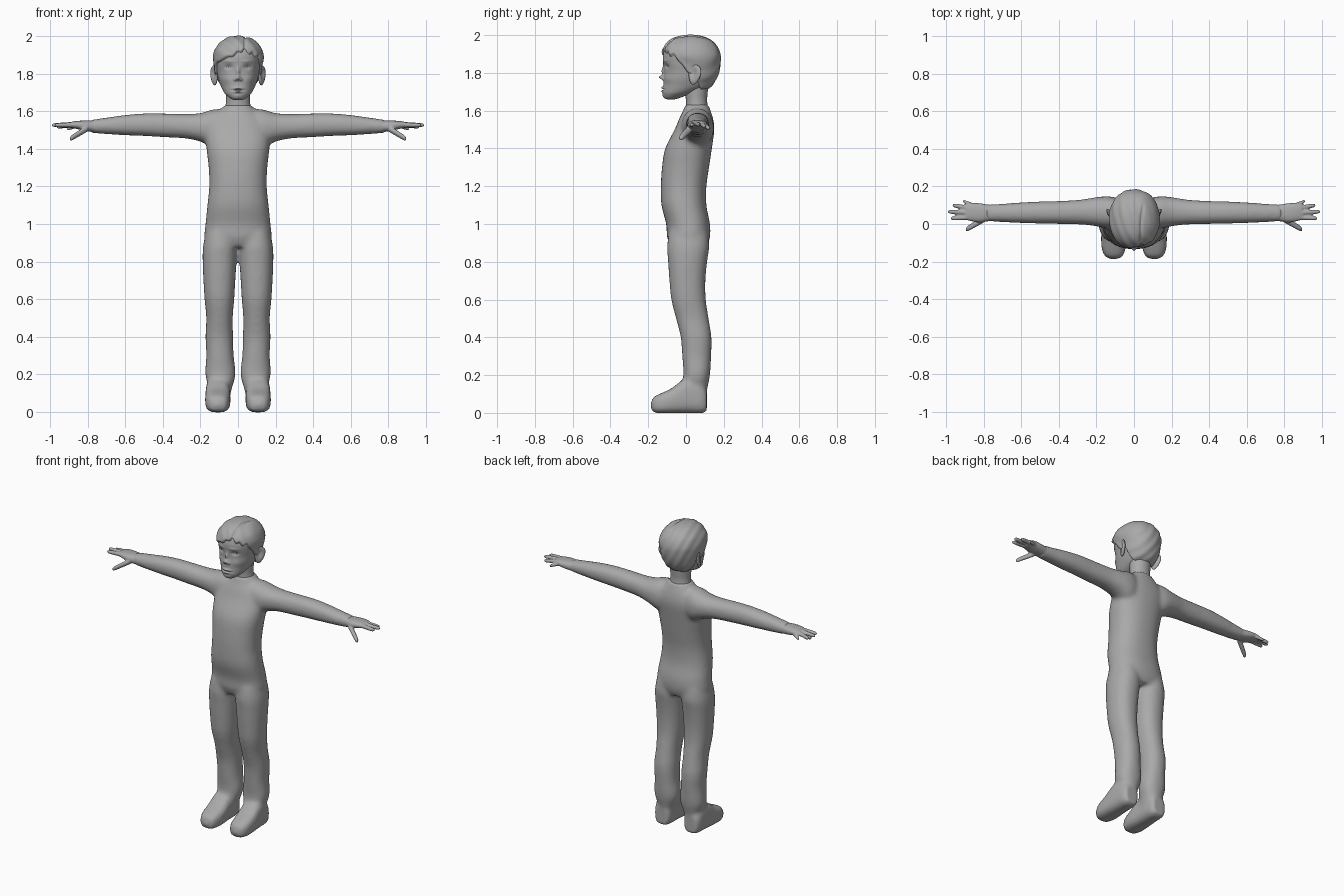
import bpy, bmesh, math
from mathutils import Matrix, Vector

grey = bpy.data.materials.new("plain grey")
grey.diffuse_color = (0.4, 0.4, 0.4, 1)


def spline(rings, steps):
    """Catmull-Rom resampling of ring parameters."""
    pts = [rings[0]] + list(rings) + [rings[-1]]
    out = []
    for i in range(1, len(pts) - 2):
        for k in range(steps):
            t = k / steps
            out.append([0.5 * (2 * b + (c - a) * t + (2 * a - 5 * b + 4 * c - d) * t * t
                               + (3 * b - a - 3 * c + d) * t ** 3)
                        for a, b, c, d in zip(*pts[i - 1:i + 3])])
    return out + [list(rings[-1])]


def loft(bm, axis, rings, n=2.0, mirror=False, segs=40, steps=5):
    """Skin rings (position, a_min, a_max, b_min, b_max) along an axis."""
    for side in ((1, -1) if mirror else (1,)):
        loops = []
        for t, a0, a1, b0, b1 in spline(rings, steps):
            loop = []
            for k in range(segs):
                c, s = math.cos(math.tau * k / segs), math.sin(math.tau * k / segs)
                a = (a0 + a1) / 2 + (a1 - a0) / 2 * math.copysign(abs(c) ** (2 / n), c)
                b = (b0 + b1) / 2 + (b1 - b0) / 2 * math.copysign(abs(s) ** (2 / n), s)
                x, y, z = {"x": (t, a, b), "y": (a, t, b), "z": (a, b, t)}[axis]
                loop.append(bm.verts.new((x * side, y, z)))
            loops.append(loop)
        for p, q in zip(loops, loops[1:]):
            for k in range(segs):
                j = (k + 1) % segs
                bm.faces.new((p[k], p[j], q[j], q[k]))
        bm.faces.new(loops[0])
        bm.faces.new(loops[-1])


def finish(bm, name, voxel=0, smooth=0):
    bmesh.ops.recalc_face_normals(bm, faces=bm.faces)
    for f in bm.faces:
        f.smooth = True
    me = bpy.data.meshes.new(name)
    bm.to_mesh(me)
    bm.free()
    ob = bpy.data.objects.new(name, me)
    bpy.context.collection.objects.link(ob)
    me.materials.append(grey)
    if voxel:
        m = ob.modifiers.new("fuse", "REMESH")
        m.mode, m.voxel_size, m.use_smooth_shade = "VOXEL", voxel, True
        m = ob.modifiers.new("soften", "SMOOTH")
        m.factor, m.iterations = 0.5, smooth
    return ob


def bump(v, c, s):
    return math.exp(-((v - c) / s) ** 2)


def step(a, b, v):
    t = min(1, max(0, (v - a) / (b - a)))
    return t * t * (3 - 2 * t)


# Body: torso, legs, feet and arms fused into one skin
bm = bmesh.new()
loft(bm, "z", [(z, -w, w, f, b) for z, w, f, b in (
    (0.88, .15, -.08, .11), (0.93, .178, -.1, .127), (1.0, .173, -.105, .127), (1.1, .163, -.13, .108),
    (1.2, .153, -.133, .108), (1.3, .156, -.127, .122), (1.4, .167, -.11, .137), (1.5, .17, -.06, .15),
    (1.56, .14, -.035, .143), (1.6, .098, -.015, .13), (1.635, .07, -.004, .118))], n=2.3)
loft(bm, "z", [(.06, .045, .162, -.03, .105), (.12, .034, .155, -.03, .112), (.2, .013, .174, -.014, .127),
               (.3, .023, .169, -.02, .133), (.4, .026, .173, -.028, .135), (.5, .028, .169, -.053, .12),
               (.6, .02, .178, -.078, .105), (.7, .014, .184, -.088, .103), (.8, .008, .188, -.095, .112),
               (.88, .004, .186, -.1, .123), (.96, .01, .17, -.09, .115)], n=2.2, mirror=True)
loft(bm, "y", [(-.187, .09, .125, .025, .05), (-.172, .06, .155, .003, .083), (-.13, .045, .172, -.002, .105),
               (-.08, .04, .175, -.002, .128), (-.02, .042, .173, -.002, .172), (.03, .043, .17, -.002, .19),
               (.08, .048, .165, -.002, .16), (.11, .06, .152, .005, .12)], n=3, mirror=True)
loft(bm, "x", [(.06, -.02, .13, 1.4, 1.61), (.13, -.025, .147, 1.405, 1.61), (.2, -.012, .143, 1.438, 1.59),
               (.28, -.003, .13, 1.455, 1.585), (.4, 0, .122, 1.462, 1.588), (.5, .002, .12, 1.468, 1.588),
               (.6, .005, .115, 1.472, 1.58), (.7, .01, .108, 1.478, 1.566), (.79, .014, .104, 1.486, 1.553)],
     n=2.2, mirror=True)
finish(bm, "body", 0.011, 10)

# Hands: palm, four fingers and thumb
bm = bmesh.new()
loft(bm, "x", [(.74, .02, .1, 1.488, 1.548), (.78, .014, .104, 1.49, 1.55), (.82, .008, .11, 1.496, 1.55),
               (.86, .014, .112, 1.506, 1.548), (.895, .022, .106, 1.513, 1.542)], n=2.4, mirror=True)
for a, b, r in (((.86, .1, 1.522), (.91, .122, 1.505), .011), ((.87, .083, 1.528), (.965, .1, 1.517), .0125),
                ((.87, .06, 1.53), (.99, .066, 1.526), .0125), ((.87, .035, 1.528), (.975, .03, 1.525), .0125),
                ((.8, .025, 1.51), (.895, -.03, 1.452), .017)):
    path = [(Vector(a).lerp(b, t), r * k) for t, k in ((0, 1.1), (.5, 1), (.9, .85), (1, .4))]
    loft(bm, "x", [(p.x, p.y - w, p.y + w, p.z - w, p.z + w) for p, w in path], mirror=True, segs=16)
finish(bm, "hands", 0.005, 4)

# Head: smooth skull with pushed and pulled facial features
skull = [(z, -w, w, f, b) for z, w, f, b in (
    (1.66, .02, -.1, -.06), (1.668, .04, -.115, -.03), (1.69, .066, -.122, .03), (1.71, .08, -.122, .08),
    (1.735, .092, -.12, .125), (1.77, .105, -.118, .15), (1.81, .113, -.115, .165), (1.85, .12, -.12, .172),
    (1.89, .122, -.122, .172), (1.93, .11, -.11, .158), (1.96, .085, -.085, .133), (1.978, .06, -.055, .1),
    (1.987, .035, -.02, .065), (1.99, .006, .012, .03))]
features = ((.05, 1.835, .02, .012, .011), (.048, 1.865, .03, .008, -.004), (0, 1.81, .01, .022, -.014),
            (0, 1.777, .013, .011, -.026), (.016, 1.768, .008, .008, -.01), (0, 1.722, .024, .006, -.01),
            (0, 1.703, .02, .006, -.01), (0, 1.712, .028, .003, .006), (0, 1.68, .02, .012, -.004),
            (.06, 1.77, .025, .02, -.004))
bm = bmesh.new()
loft(bm, "z", skull, n=2.15, segs=160, steps=9)
for v in bm.verts:
    if v.co.y < 0:
        v.co.y += sum(d * bump(abs(v.co.x), x, sx) * bump(v.co.z, z, sz) for x, z, sx, sz, d in features)
loft(bm, "z", [(1.59, -.072, .072, .0, .12), (1.65, -.064, .064, .0, .112), (1.7, -.066, .066, -.005, .115),
               (1.76, -.07, .07, .0, .12)])
finish(bm, "head_and_neck")

# Eyes and ears
eyes, ears = bmesh.new(), bmesh.new()
for s in (1, -1):
    bmesh.ops.create_uvsphere(eyes, u_segments=20, v_segments=12, radius=1, matrix=Matrix.Translation(
        (s * .05, -.083, 1.836)) @ Matrix.Diagonal((.018, .014, .009, 1)))
    place = (Matrix.Translation((s * .127, .045, 1.79)) @ Matrix.Rotation(s * -.45, 4, "Z")
             @ Matrix.Rotation(-.2, 4, "X"))
    new = bmesh.ops.create_uvsphere(ears, u_segments=32, v_segments=24, radius=1)["verts"]
    for v in new:
        x, y, z = v.co
        hollow = .014 * bump(math.hypot(y + .15, z - .15), 0, .55) if x * s > 0 else 0
        v.co = place @ Vector((x * .014 - s * hollow, y * .035 * (1 + .25 * z), z * .053))
finish(eyes, "eyes")
finish(ears, "ears")


# Hair: raised cap with a side parting that dips under the skin at the hairline
def hairline(x, y):
    line = 1.925 - .5 * abs(x - .03)
    line += (1.80 - line) * step(-.06, .02, y)
    return line + (1.695 - line) * step(.05, .085, y) + .006 * math.sin(x * 130 + y * 90)


bm = bmesh.new()
loft(bm, "z", skull[3:], n=2.15, segs=160, steps=9)
bm.normal_update()
shift, drop = {}, []
for v in bm.verts:
    x, y, z = v.co
    edge = z - hairline(x, y)
    part = bump(x, .035 + .1 * max(0, y), .007) * step(.12, .05, y) * step(1.88, 1.92, z)
    locks = .0015 * math.sin(x * 110 + y * 40 + z * 60)
    side = .004 * step(.03, .1, x) * step(1.84, 1.9, z)
    shift[v] = -.005 + .016 * step(-.006, .008, edge) + locks + side - .007 * part
    if edge < -.02:
        drop.append(v)
for v, d in shift.items():
    out = v.co - Vector((0, .025, 1.85))
    v.co += out.normalized() * d
bmesh.ops.delete(bm, geom=drop, context="VERTS")
finish(bm, "hair")
